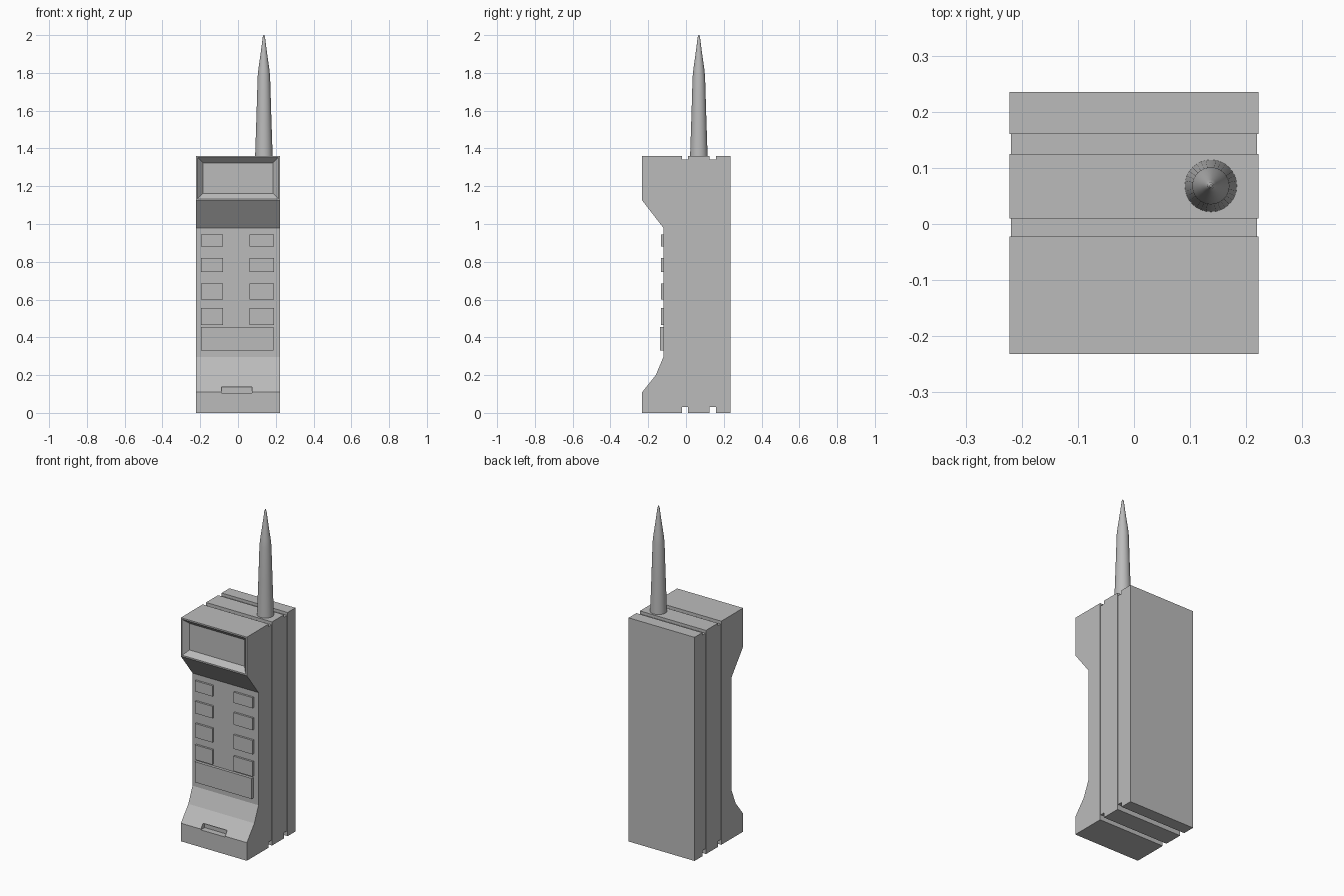
import bpy, bmesh
from mathutils import Vector

if "Cube" in bpy.data.objects:
    bpy.data.objects.remove(bpy.data.objects["Cube"])

grey = bpy.data.materials.new("plain_grey")
grey.use_nodes = True
grey.diffuse_color = (0.5, 0.5, 0.5, 1)
grey.node_tree.nodes["Principled BSDF"].inputs["Base Color"].default_value = (0.5, 0.5, 0.5, 1)

HALF, TOP = 0.222, 1.36


def make(name, bm):
    bmesh.ops.recalc_face_normals(bm, faces=bm.faces)
    mesh = bpy.data.meshes.new(name)
    bm.to_mesh(mesh)
    bm.free()
    mesh.materials.append(grey)
    ob = bpy.data.objects.new(name, mesh)
    bpy.context.collection.objects.link(ob)
    return ob


def box(name, x, y, z):
    bm = bmesh.new()
    bmesh.ops.create_cube(bm, size=1)
    for v in bm.verts:
        v.co = Vector([lo + (c + 0.5) * (hi - lo) for c, (lo, hi) in zip(v.co, (x, y, z))])
    return make(name, bm)


def activate(ob):
    bpy.ops.object.select_all(action='DESELECT')
    ob.select_set(True)
    bpy.context.view_layer.objects.active = ob


# Front shell: side profile extruded across the width
profile = [(-0.022, 0), (-0.232, 0), (-0.232, 0.11), (-0.16, 0.2), (-0.12, 0.295),
           (-0.12, 0.98), (-0.232, 1.125), (-0.232, TOP), (-0.022, TOP)]
bm = bmesh.new()
side = bm.faces.new([bm.verts.new((-HALF, y, z)) for y, z in profile])
extruded = bmesh.ops.extrude_face_region(bm, geom=[side], use_keep_orig=True)["geom"]
bmesh.ops.translate(bm, vec=(2 * HALF, 0, 0),
                    verts=[g for g in extruded if isinstance(g, bmesh.types.BMVert)])
bmesh.ops.recalc_face_normals(bm, faces=bm.faces)

# Earpiece recess with sloping walls
ear = next(f for f in bm.faces if f.normal.y < -0.9 and f.calc_center_median().z > 1.2)
bmesh.ops.inset_individual(bm, faces=[ear], thickness=0.012)
bmesh.ops.inset_individual(bm, faces=[ear], thickness=0.04, depth=-0.03)
shell = make("front_shell", bm)

# Microphone slot cut into the chin
cutter = box("slot_cutter", (-0.088, 0.075), (-0.3, -0.195), (0.105, 0.137))
cutter.hide_render = True
cut = shell.modifiers.new("slot", 'BOOLEAN')
cut.operation, cut.solver, cut.object = 'DIFFERENCE', 'EXACT', cutter
activate(shell)
bpy.ops.object.modifier_apply(modifier=cut.name)
bpy.data.objects.remove(cutter)

# Middle and back slabs, joined by a slightly smaller core that forms the grooves
box("middle_body", (-HALF, HALF), (0.01, 0.125), (0, TOP))
box("battery_back", (-HALF, HALF), (0.16, 0.235), (0, TOP))
for name, y in (("front_groove", (-0.022, 0.01)), ("back_groove", (0.125, 0.16))):
    box(name, (-0.219, 0.219), y, (0.032, 1.342))

# Keypad: two columns of keys and one wide bar
rows = [(0.88, 0.945), (0.747, 0.82), (0.6, 0.685), (0.465, 0.555)]
for column, x in (("right", (-0.197, -0.08)), ("left", (0.062, 0.19))):
    for i, z in enumerate(rows):
        box(f"{column}_key_{i + 1}", x, (-0.132, -0.11), z)
box("wide_key", (-0.195, 0.188), (-0.137, -0.11), (0.33, 0.455))

# Antenna: stacked rings of a tapering outline
outline = [(0.047, 1.34), (0.046, 1.37), (0.039, 1.58), (0.033, 1.78), (0.029, 1.82),
           (0.019, 1.89), (0.011, 1.95), (0.006, 1.99), (0.002, 2.0)]
bm = bmesh.new()
previous = None
for radius, z in outline:
    ring = bmesh.ops.create_circle(bm, segments=32, radius=radius)["verts"]
    for v in ring:
        v.co += Vector((0.137, 0.068, z))
    if previous:
        for i in range(32):
            j = (i + 1) % 32
            bm.faces.new((previous[i], previous[j], ring[j], ring[i]))
    else:
        bm.faces.new(ring)
    previous = ring
bm.faces.new(previous)
activate(make("antenna", bm))
bpy.ops.object.shade_smooth_by_angle()
